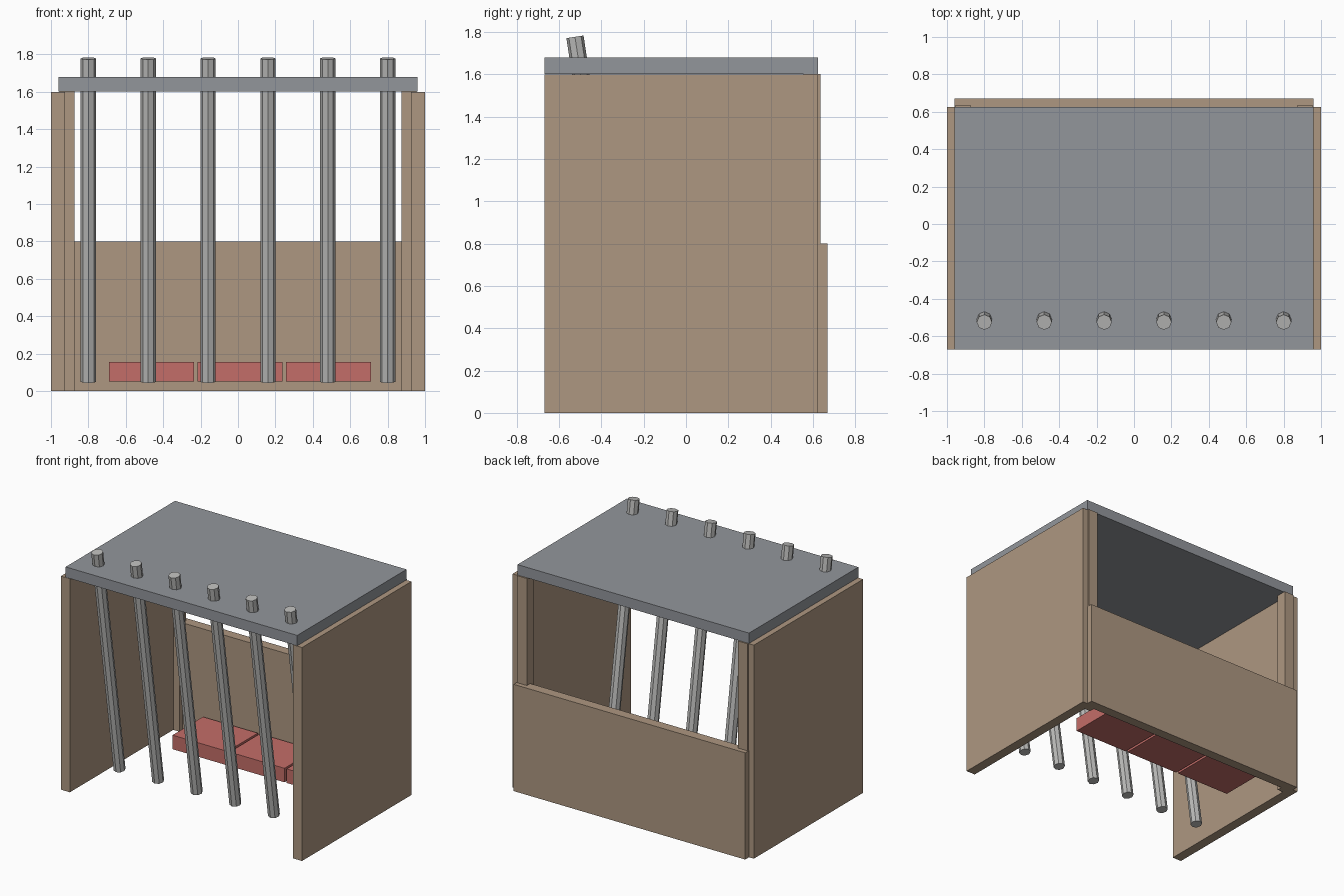
import bpy
import bmesh
import math
from mathutils import Matrix, Vector

default_cube = bpy.data.objects.get("Cube")
if default_cube:
    bpy.data.objects.remove(default_cube, do_unlink=True)


def make_material(name, rgb):
    mat = bpy.data.materials.new(name)
    mat.use_nodes = True
    color = (*rgb, 1)
    mat.diffuse_color = color
    mat.node_tree.nodes["Principled BSDF"].inputs["Base Color"].default_value = color
    return mat


wood = make_material("tan wood", (0.42, 0.31, 0.22))
roof_grey = make_material("roof grey", (0.29, 0.305, 0.33))
metal = make_material("light metal", (0.49, 0.49, 0.48))
red = make_material("brick red", (0.55, 0.155, 0.14))


def add_object(name, bm, mat):
    mesh = bpy.data.meshes.new(name)
    bm.to_mesh(mesh)
    bm.free()
    mesh.materials.append(mat)
    obj = bpy.data.objects.new(name, mesh)
    bpy.context.collection.objects.link(obj)
    return obj


def box(name, xs, ys, zs, mat):
    """Box spanning the given ranges on each axis."""
    spans = (xs, ys, zs)
    bm = bmesh.new()
    bmesh.ops.create_cube(bm, size=1)
    bmesh.ops.scale(bm, vec=[b - a for a, b in spans], verts=bm.verts)
    bmesh.ops.translate(bm, vec=[(a + b) / 2 for a, b in spans], verts=bm.verts)
    return add_object(name, bm, mat)


def rod(name, start, end, radius, mat):
    """Eight-sided flat-faced rod between two points."""
    start, end = Vector(start), Vector(end)
    axis = end - start
    tilt = math.atan2(-axis.y, axis.z)
    bm = bmesh.new()
    bmesh.ops.create_cone(
        bm, cap_ends=True, segments=8, radius1=radius, radius2=radius,
        depth=axis.length,
        matrix=Matrix.Translation((start + end) / 2) @ Matrix.Rotation(tilt, 4, "X"))
    return add_object(name, bm, mat)


# Side walls and rear corner posts
for side, s in (("left", 1), ("right", -1)):
    box(f"{side}_wall", sorted((s, s * 0.925)), (-0.67, 0.625), (0, 1.6), wood)
    box(f"{side}_rear_post", sorted((s * 0.875, s * 0.955)), (0.555, 0.635), (0, 1.602), wood)

# Half-height rear panel
box("rear_panel", (-0.96, 0.96), (0.595, 0.67), (0, 0.8), wood)

# Roof slab
box("roof", (-0.96, 0.96), (-0.67, 0.625), (1.602, 1.68), roof_grey)

# Row of leaning bars passing through the roof
for i in range(6):
    x = -0.8 + 0.32 * i
    rod(f"bar_{i + 1}", (x, -0.26, 0.049), (x, -0.525, 1.778), 0.041, metal)

# Low red blocks along the rear panel
for i in range(3):
    x = -0.69 + 0.473 * i
    box(f"red_block_{i + 1}", (x, x + 0.455), (0.21, 0.57), (0.05, 0.155), red)
